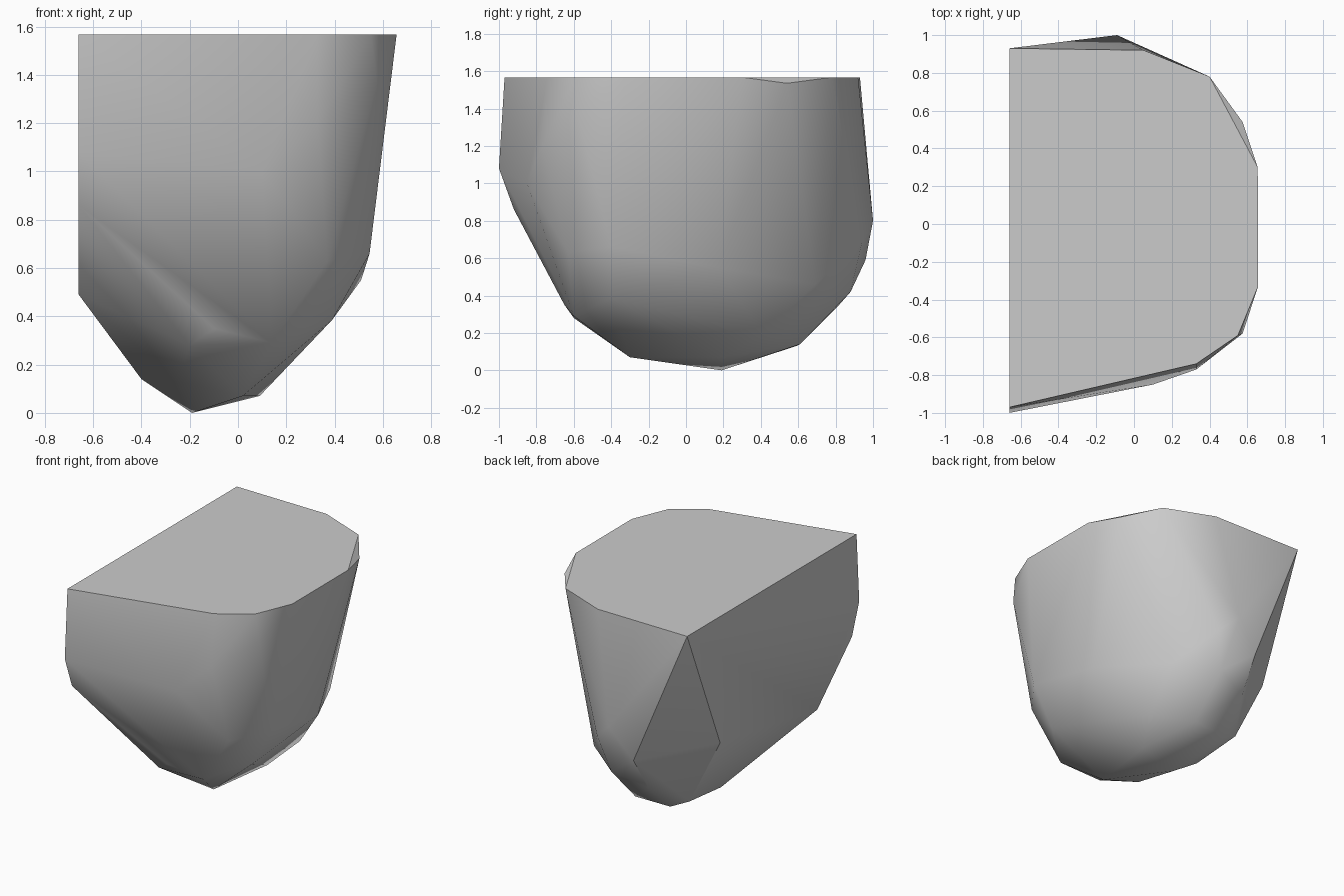
import bpy
import bmesh
import math

# Remove only the default cube
default_cube = bpy.data.objects.get("Cube")
if default_cube:
    bpy.data.objects.remove(default_cube, do_unlink=True)

TOP = 1.567     # height of the flat cut top
SIDE = -0.66    # position of the flat cut side


def make_material(name, colour):
    """Plain single colour material for viewport and render."""
    material = bpy.data.materials.new(name)
    material.use_nodes = True
    material.diffuse_color = colour
    shader = material.node_tree.nodes["Principled BSDF"]
    shader.inputs["Base Color"].default_value = colour
    shader.inputs["Roughness"].default_value = 0.9
    return material


def make_boulder(name, corners, material):
    """Wrap the corner points in a tight skin and merge its flat regions."""
    bm = bmesh.new()
    for corner in corners:
        bm.verts.new(corner)
    hull = bmesh.ops.convex_hull(bm, input=bm.verts[:])
    inside = set(hull["geom_interior"]) | set(hull["geom_unused"])
    spare = [item for item in inside if isinstance(item, bmesh.types.BMVert)]
    bmesh.ops.delete(bm, geom=spare, context="VERTS")
    bmesh.ops.dissolve_limit(bm, angle_limit=math.radians(0.5),
                             verts=bm.verts[:], edges=bm.edges[:])
    bmesh.ops.recalc_face_normals(bm, faces=bm.faces[:])

    mesh = bpy.data.meshes.new(name)
    bm.to_mesh(mesh)
    bm.free()
    mesh.materials.append(material)
    boulder = bpy.data.objects.new(name, mesh)
    bpy.context.collection.objects.link(boulder)
    return boulder


# Outline of the flat top
rim = [(SIDE, .93), (.05, .92), (.4, .78), (.655, .3),
       (.657, -.33), (.55, -.59), (.33, -.74), (SIDE, -.97)]
corners = [(x, y, TOP) for x, y in rim]

# Lower outline of the flat side
side_outline = [(-1, 1.08), (-.92, .86), (-.53, .49), (.56, .67)]
corners += [(SIDE, y, z) for y, z in side_outline]

# Bulges just under the rim
corners += [(.575, .54, 1.535), (.575, -.58, 1.37), (.33, -.77, 1.2),
            (.1, -.85, 1), (-.09, 1, .8)]

# Belly, where the walls begin to turn in
corners += [(.545, -.4, .66), (.51, .17, .55), (.37, -.63, .63),
            (.24, .69, .46), (.04, .94, .68), (-.26, .96, .59)]

# Lower slope
corners += [(.39, -.4, .385), (.2, .41, .19), (.14, -.6, .29),
            (-.1, -.65, .35), (-.2, -.6, .28),
            (-.03, .88, .42), (-.27, .81, .34)]

# Underside
corners += [(-.4, .18, .14), (-.42, .56, .19), (-.29, .59, .13),
            (-.03, .61, .14), (.09, .2, .07), (.02, -.3, .07),
            (-.25, -.25, .13), (-.19, .19, 0)]

stone_grey = make_material("stone grey", (.6, .6, .6, 1))
boulder = make_boulder("cut_boulder", corners, stone_grey)

# Soft shading on the rounded skin, crisp edges around the cuts
bpy.ops.object.select_all(action="DESELECT")
boulder.select_set(True)
bpy.context.view_layer.objects.active = boulder
bpy.ops.object.shade_smooth_by_angle(angle=math.radians(33))
